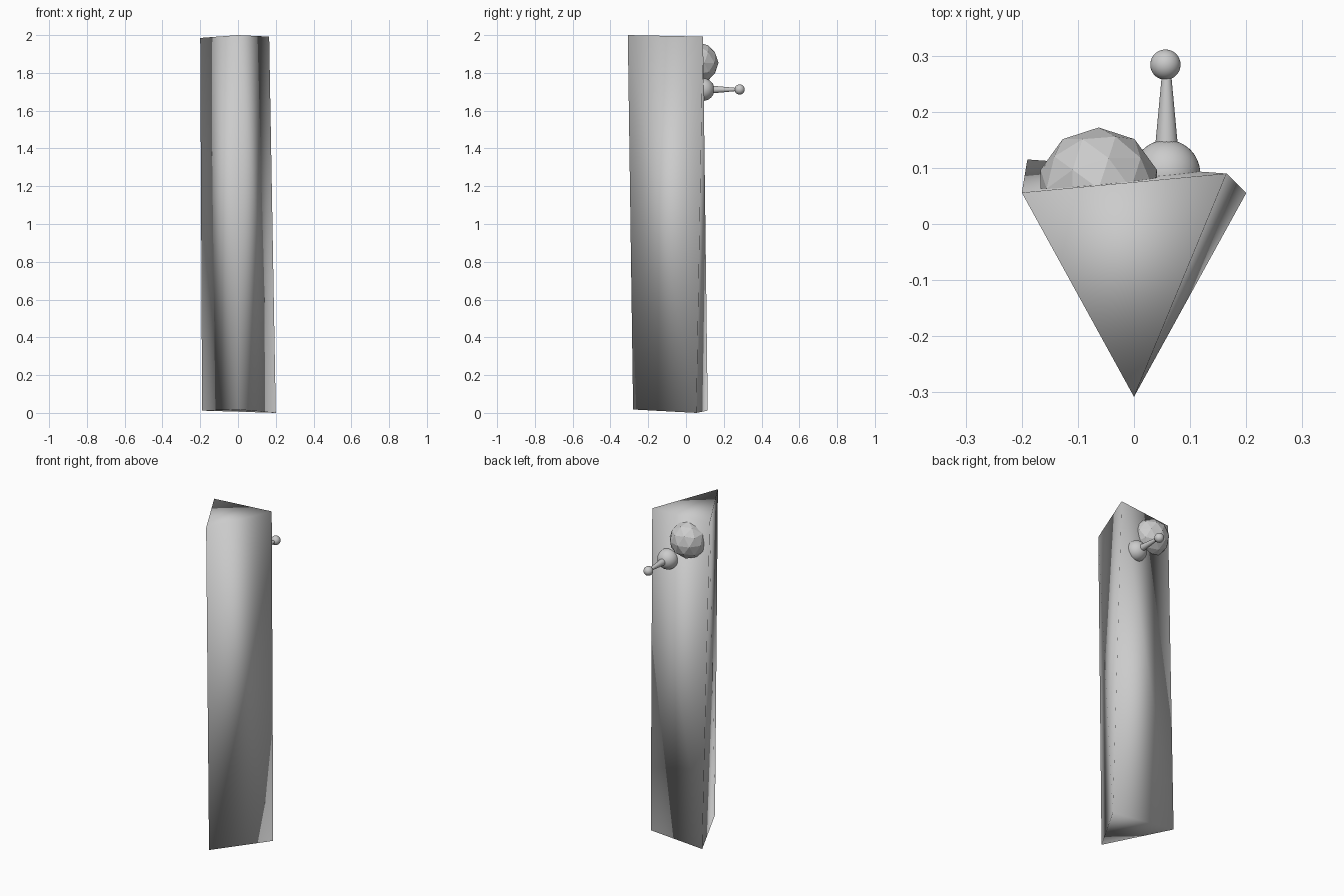
import bpy, bmesh, math

if "Cube" in bpy.data.objects:
    bpy.data.objects.remove(bpy.data.objects["Cube"])

grey = bpy.data.materials.new("plain_grey")
grey.diffuse_color = (0.6, 0.6, 0.6, 1)
grey.use_nodes = True
grey.node_tree.nodes["Principled BSDF"].inputs["Base Color"].default_value = grey.diffuse_color


def finish(obj, name, smooth=False):
    obj.name = name
    obj.data.materials.append(grey)
    for p in obj.data.polygons:
        p.use_smooth = smooth
    return obj


# slightly twisted three-sided slab, smooth shaded across all its corners
bottom = [(-0.19, 0.115, 0.012), (0, -0.28, 0.018), (0.2, 0.055, 0)]
top = [(-0.2, 0.056, 1.985), (0, -0.308, 2.0), (0.165, 0.09, 1.992)]
bm = bmesh.new()
lo = [bm.verts.new(p) for p in bottom]
hi = [bm.verts.new(p) for p in top]
for i in range(3):
    j = (i + 1) % 3
    # split each side so that it bulges outwards
    bm.faces.new((lo[i], lo[j], hi[i]))
    bm.faces.new((lo[j], hi[j], hi[i]))
bm.faces.new(hi)
bm.faces.new(lo[::-1])
bmesh.ops.recalc_face_normals(bm, faces=bm.faces)
mesh = bpy.data.meshes.new("slab")
bm.to_mesh(mesh)
bm.free()
slab = bpy.data.objects.new("slab", mesh)
bpy.context.collection.objects.link(slab)
finish(slab, "slab", True)

# faceted ball half sunk in the back
bpy.ops.mesh.primitive_ico_sphere_add(subdivisions=2, radius=0.109,
                                      location=(-0.063, 0.063, 1.853))
finish(bpy.context.object, "faceted_ball")

# knob base and knob tip
for name, r, loc in (("knob_base", 0.06, (0.058, 0.09, 1.712)),
                     ("knob_tip", 0.027, (0.056, 0.284, 1.712))):
    bpy.ops.mesh.primitive_uv_sphere_add(segments=48, ring_count=24,
                                         radius=r, location=loc)
    finish(bpy.context.object, name, True)

# tapered stem pointing backwards
bpy.ops.mesh.primitive_cone_add(vertices=32, radius1=0.022, radius2=0.008,
                                depth=0.15, location=(0.058, 0.195, 1.712),
                                rotation=(-math.pi / 2, 0, 0))
finish(bpy.context.object, "knob_stem")
bpy.ops.object.shade_smooth_by_angle()
